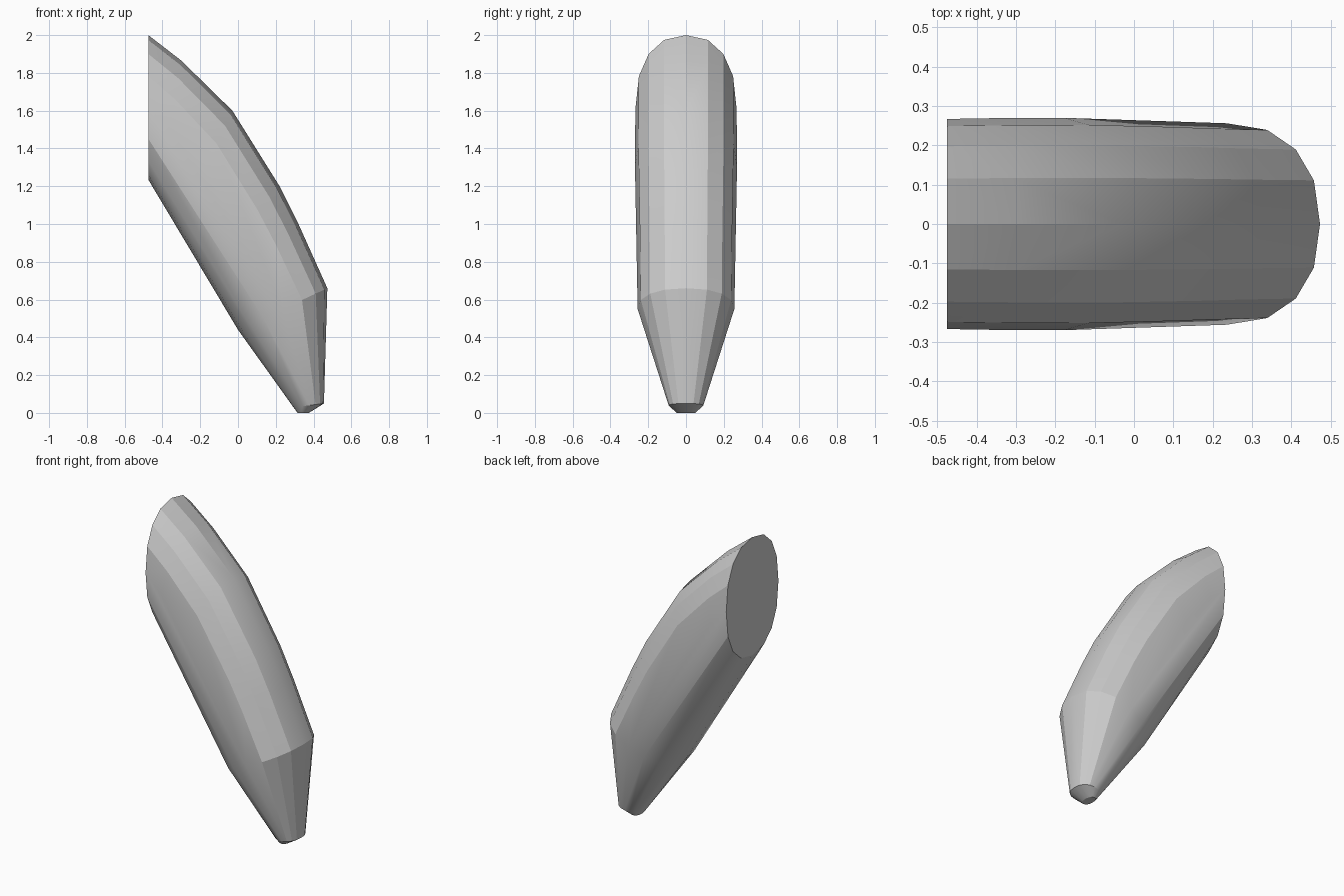
import bpy, bmesh, math
from mathutils import Vector

if "Cube" in bpy.data.objects:
    bpy.data.objects.remove(bpy.data.objects["Cube"])

SIDES = 16

# Cross-sections: top (x, z), bottom (x, z), half width in y
SECTIONS = [
    ((-0.475, 2.00), (-0.475, 1.235), 0.267),
    ((-0.30, 1.865), (-0.42, 1.145), 0.269),
    ((-0.03, 1.60), (-0.33, 0.993), 0.27),
    ((0.22, 1.20), (-0.19, 0.758), 0.264),
    ((0.32, 1.00), (-0.10, 0.608), 0.260),
    ((0.473, 0.66), (0.00, 0.44), 0.256),
    ((0.455, 0.05), (0.298, 0.03), 0.092),
    ((0.375, 0.00), (0.315, 0.00), 0.05),
]


def bulge(v, p=0.87):
    """Slightly squared-off ellipse coordinate."""
    return math.copysign(abs(v) ** p, v)


def section(top, bottom, half_width):
    top = Vector((top[0], 0, top[1]))
    bottom = Vector((bottom[0], 0, bottom[1]))
    centre, half = (top + bottom) / 2, (top - bottom) / 2
    for i in range(SIDES):
        a = 2 * math.pi * i / SIDES
        yield centre + half * bulge(math.sin(a)) + Vector((0, half_width * bulge(math.cos(a)), 0))


# Curved tapering spike, wrapped as one convex shell with a flat cut end
bm = bmesh.new()
for s in SECTIONS:
    for co in section(*s):
        bm.verts.new(co)
hull = bmesh.ops.convex_hull(bm, input=bm.verts[:])
junk = {g for g in hull["geom_interior"] + hull["geom_unused"]
        if isinstance(g, bmesh.types.BMVert)}
bmesh.ops.delete(bm, geom=list(junk), context='VERTS')
bmesh.ops.dissolve_limit(bm, angle_limit=math.radians(1),
                         verts=bm.verts[:], edges=bm.edges[:])
bmesh.ops.recalc_face_normals(bm, faces=bm.faces[:])

mesh = bpy.data.meshes.new("curved_spike")
bm.to_mesh(mesh)
bm.free()
spike = bpy.data.objects.new("curved_spike", mesh)
bpy.context.collection.objects.link(spike)

# Soft sides, crisp cut end
bpy.context.view_layer.objects.active = spike
spike.select_set(True)
bpy.ops.object.shade_smooth_by_angle(angle=math.radians(20))
